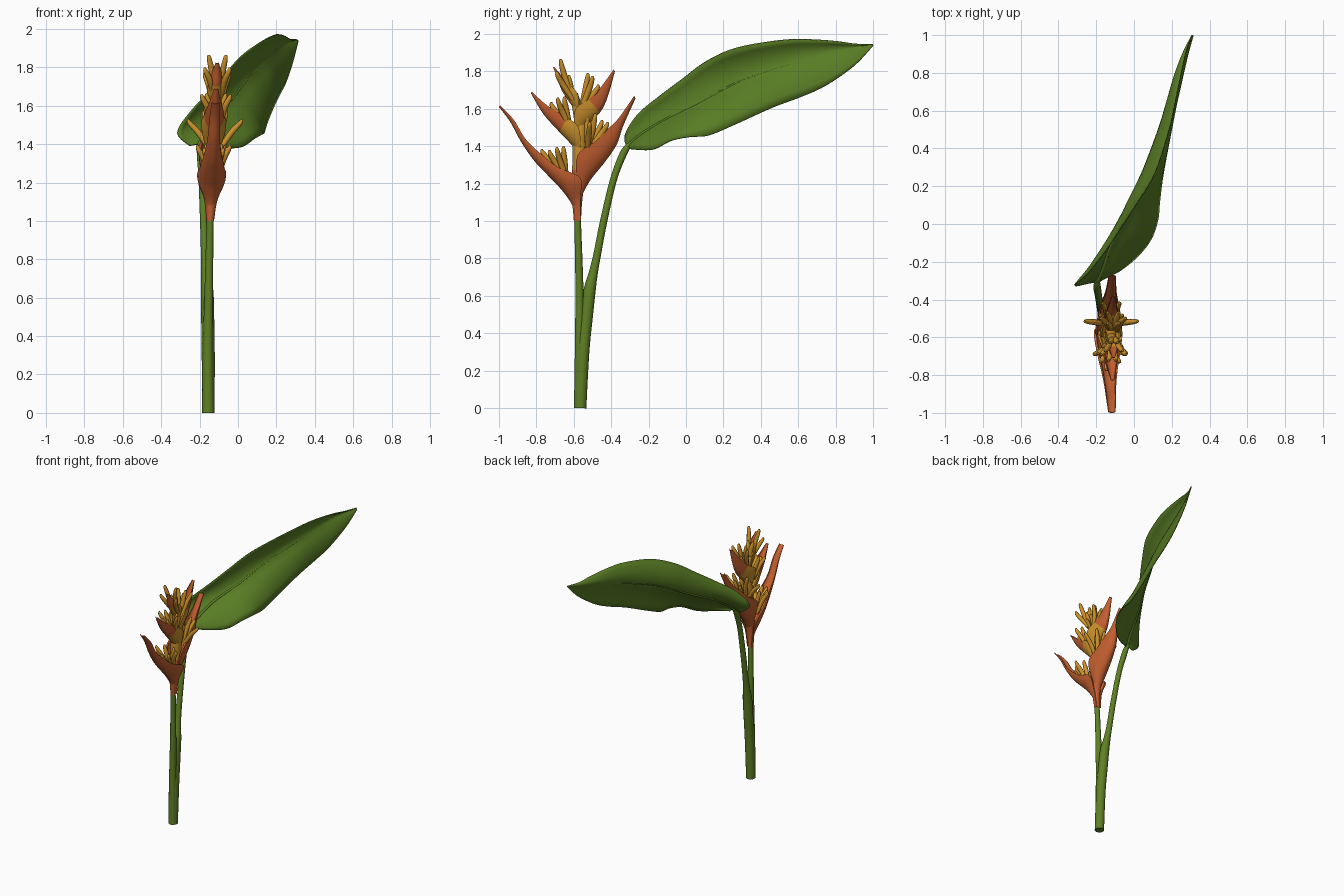
import bpy, bmesh, math
from mathutils import Vector


def material(name, rgb):
    m = bpy.data.materials.new(name)
    m.diffuse_color = (*rgb, 1)
    return m


STEM = material("stem green", (0.115, 0.215, 0.018))
LEAF = material("leaf green", (0.10, 0.205, 0.018))
ORANGE = material("bract orange", (0.55, 0.115, 0.03))
YELLOW = material("flower yellow", (0.62, 0.29, 0.025))


def smooth(pts, n):
    """Catmull-Rom interpolation of tuples, n steps per span."""
    out = []
    for i in range(len(pts) - 1):
        p0, p1 = pts[max(i - 1, 0)], pts[i]
        p2, p3 = pts[i + 1], pts[min(i + 2, len(pts) - 1)]
        for k in range(n):
            t = k / n
            out.append(tuple(
                0.5 * (2 * b + (c - a) * t + (2 * a - 5 * b + 4 * c - d) * t * t
                       + (3 * b - a - 3 * c + d) * t ** 3)
                for a, b, c, d in zip(p0, p1, p2, p3)))
    return out + [tuple(pts[-1])]


def loft(name, rings, mats, closed=True, color=lambda f: 0):
    """Skin a series of rings; color(fraction along) picks the material."""
    bm = bmesh.new()
    rows = [[bm.verts.new(p) for p in r] for r in rings]
    n = len(rows[0])
    for i in range(len(rows) - 1):
        for j in range(n if closed else n - 1):
            k = (j + 1) % n
            f = bm.faces.new((rows[i][j], rows[i][k], rows[i + 1][k], rows[i + 1][j]))
            f.material_index = color(i / (len(rows) - 1))
    if closed:
        bm.faces.new(rows[0]).material_index = color(0)
        bm.faces.new(rows[-1]).material_index = color(1)
    bmesh.ops.recalc_face_normals(bm, faces=bm.faces)
    me = bpy.data.meshes.new(name)
    bm.to_mesh(me)
    bm.free()
    for m in mats:
        me.materials.append(m)
    ob = bpy.data.objects.new(name, me)
    bpy.context.collection.objects.link(ob)
    bpy.ops.object.select_all(action='DESELECT')
    bpy.context.view_layer.objects.active = ob
    ob.select_set(True)
    bpy.ops.object.shade_smooth_by_angle(angle=math.radians(50))
    return ob


def tube(name, pts, mats, n=5, sides=14, color=lambda f: 0):
    """Tube through (x, y, z, radius) points."""
    s = smooth(pts, n)
    rings = []
    for i, p in enumerate(s):
        a, b = s[max(i - 1, 0)], s[min(i + 1, len(s) - 1)]
        q = Vector((0, 0, 1)).rotation_difference(Vector(b[:3]) - Vector(a[:3]))
        rings.append([Vector(p[:3]) + q @ Vector((math.cos(t) * p[3], math.sin(t) * p[3], 0))
                      for t in (2 * math.pi * j / sides for j in range(sides))])
    return loft(name, rings, mats, True, color)


# Flower stem, sheathing leaf stalk and zigzag flower axis
tube("flower_stem", [(-.155, -.567, 0, .033), (-.157, -.568, .3, .027),
                     (-.152, -.57, .65, .022), (-.145, -.58, 1.02, .018)], [STEM])
tube("leaf_stalk", [(-.155, -.565, 0, .033), (-.155, -.55, .3, .034), (-.158, -.53, .5, .034),
                    (-.161, -.515, .63, .033), (-.167, -.496, .72, .025),
                    (-.172, -.475, .82, .021), (-.178, -.44, 1, .02),
                    (-.187, -.388, 1.22, .019), (-.195, -.335, 1.36, .02),
                    (-.195, -.30, 1.41, .014)], [STEM])
tube("flower_axis", [(-.145, -.58, 1, .019), (-.14, -.582, 1.1, .027), (-.135, -.578, 1.2, .036),
                     (-.13, -.57, 1.32, .038), (-.125, -.57, 1.42, .038),
                     (-.12, -.565, 1.53, .034), (-.12, -.6, 1.68, .022)], [ORANGE, YELLOW],
     color=lambda f: int(f > .42))

# Leaf blade, folded along the midrib: upper edge, midrib and lower edge curves
upper = [(-.25, -.315, 1.39), (-.315, -.325, 1.46), (-.245, -.26, 1.57), (-.15, -.14, 1.67),
         (-.07, -.02, 1.76), (.015, .11, 1.855), (.11, .27, 1.925), (.185, .5, 1.965),
         (.218, .65, 1.97), (.25, .8, 1.96), (.275, .91, 1.945), (.308, .998, 1.945)]
midrib = [(-.195, -.31, 1.40), (-.165, -.24, 1.46), (-.13, -.13, 1.53), (-.08, -.02, 1.585),
          (-.035, .07, 1.63), (.01, .18, 1.69), (.06, .3, 1.75), (.135, .5, 1.82),
          (.175, .63, 1.855), (.215, .77, 1.89), (.262, .9, 1.92), (.31, 1, 1.94)]
lower = [(-.17, -.29, 1.385), (-.08, -.25, 1.38), (.02, -.17, 1.385), (.09, -.08, 1.43),
         (.125, .02, 1.45), (.135, .12, 1.458), (.153, .26, 1.515), (.19, .46, 1.605),
         (.22, .62, 1.665), (.25, .75, 1.725), (.285, .9, 1.83), (.312, .998, 1.935)]
rows = []
for a, m, b in zip(smooth(upper, 5), smooth(midrib, 5), smooth(lower, 5)):
    a, m, b = Vector(a), Vector(m), Vector(b)
    half = []
    for e, bend in ((a, (-.06, .02, .01)), (b, (.05, -.02, .02))):
        bulge = Vector(bend) * (a - b).length
        half.append([e.lerp(m, k / 5) + bulge * 4 * (k / 5) * (1 - k / 5) for k in range(6)])
    rows.append(half[0] + half[1][-2::-1])
leaf = loft("leaf_blade", rows, [LEAF], closed=False)
sol = leaf.modifiers.new("thickness", 'SOLIDIFY')
sol.thickness, sol.offset = .007, 0
tube("leaf_midrib", [(*p, .012 - .001 * i) for i, p in enumerate(midrib)], [LEAF], sides=8)


def axis_x(z):
    return -.145 + (z - 1) * .045


# Boat-shaped bracts: stations of keel y, keel z, rim y, rim z, half width
bracts = [
    [(-.6, 1, -.562, 1, .02), (-.607, 1.08, -.565, 1.12, .036), (-.66, 1.16, -.565, 1.23, .075),
     (-.73, 1.235, -.68, 1.285, .062), (-.81, 1.32, -.765, 1.35, .045),
     (-.88, 1.42, -.855, 1.435, .032), (-.94, 1.53, -.92, 1.54, .027),
     (-1, 1.61, -.993, 1.618, .02)],
    [(-.56, 1.13, -.585, 1.2, .03), (-.51, 1.22, -.58, 1.35, .07), (-.43, 1.32, -.48, 1.43, .06),
     (-.37, 1.41, -.42, 1.49, .045), (-.335, 1.51, -.36, 1.55, .03),
     (-.27, 1.655, -.277, 1.67, .02)],
    [(-.555, 1.33, -.56, 1.36, .03), (-.61, 1.405, -.575, 1.5, .065),
     (-.69, 1.49, -.65, 1.56, .05), (-.765, 1.575, -.745, 1.62, .03),
     (-.83, 1.685, -.823, 1.69, .01)],
    [(-.575, 1.45, -.6, 1.5, .03), (-.53, 1.51, -.59, 1.6, .06), (-.46, 1.58, -.52, 1.65, .045),
     (-.42, 1.66, -.46, 1.71, .03), (-.38, 1.8, -.387, 1.81, .01)],
    [(-.57, 1.57, -.57, 1.6, .025), (-.62, 1.63, -.58, 1.68, .045), (-.665, 1.7, -.63, 1.74, .035),
     (-.69, 1.77, -.675, 1.79, .02), (-.71, 1.82, -.705, 1.825, .008)],
]
for i, stations in enumerate(bracts):
    rings = []
    for ky, kz, ry, rz, w in smooth(stations, 6):
        ring = []
        # outer shell, then the sunken inside back again
        for scale, depth, order in ((1, 1, range(11)), (.82, .55, range(10, -1, -1))):
            for k in order:
                t = math.pi * k / 10
                d = depth * math.sin(t)
                ring.append((axis_x(kz) + w * scale * math.cos(t),
                             ry + (ky - ry) * d, rz + (kz - rz) * d))
        rings.append(ring)
    base = (0, 0, .45, .5, .48)[i]
    loft(f"bract_{i + 1}", rings, [ORANGE, YELLOW], color=lambda f: int(f < base))

# Finger florets: base y, z, then tips (side offset, y, z), mirrored left and right
florets = [
    (-.64, 1.23, [(.02, -.77, 1.385), (.05, -.73, 1.38), (.085, -.69, 1.395), (.04, -.655, 1.4)]),
    (-.53, 1.37, [(.03, -.53, 1.60), (.06, -.485, 1.575), (.02, -.45, 1.54),
                  (.14, -.515, 1.53), (.045, -.42, 1.53)]),
    (-.62, 1.5, [(.02, -.72, 1.635), (.075, -.685, 1.66), (.05, -.65, 1.665)]),
    (-.56, 1.6, [(.03, -.525, 1.79), (.065, -.5, 1.775), (.03, -.47, 1.73)]),
    (-.605, 1.65, [(.045, -.67, 1.865), (.065, -.69, 1.80), (.02, -.625, 1.78)]),
]
for i, (by, bz, tips) in enumerate(florets):
    for j, (dx, ty, tz) in enumerate(tips):
        for side, s in (("left", -1), ("right", 1)):
            x = axis_x(bz) + .008
            my, mz = by + (ty - by) * .65, bz + (tz - bz) * .55
            tube(f"floret_{i + 1}_{j + 1}_{side}",
                 [(x + s * min(dx * .3, .025), by, bz, .013), (x + s * dx * .6, my, mz, .016),
                  (x + s * dx * .94, ty - (ty - my) * .1, tz - .02, .012),
                  (x + s * dx, ty, tz, .005)], [YELLOW], n=4, sides=8)
